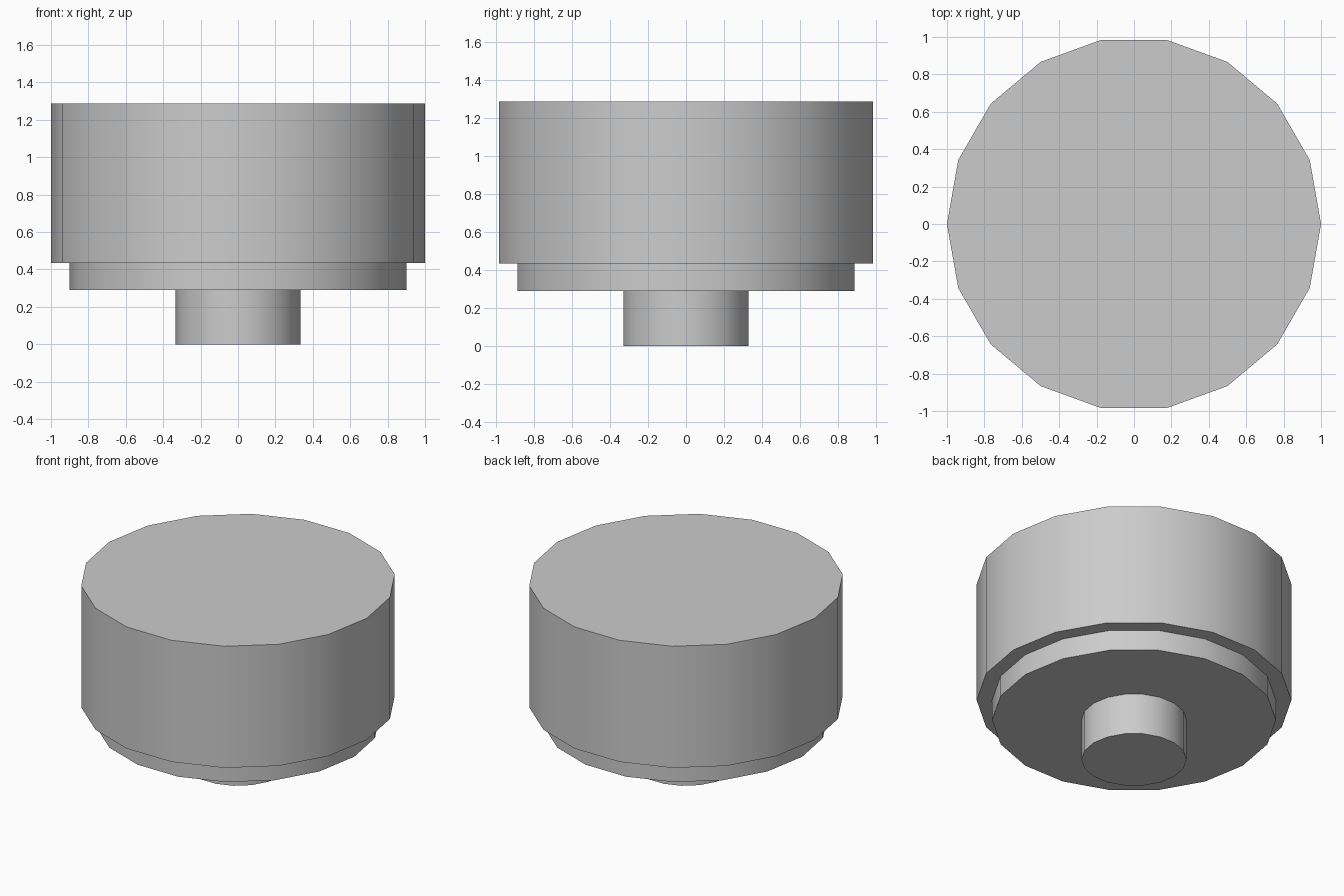
import bpy, bmesh, math

if "Cube" in bpy.data.objects:
    bpy.data.objects.remove(bpy.data.objects["Cube"])

SIDES = 18
# (radius, height) outline from the foot of the stem up to the top rim
PROFILE = [(0.334, 0.0), (0.334, 0.29), (0.902, 0.29),
           (0.902, 0.435), (1.0, 0.435), (1.0, 1.288)]


def lathe(name, profile, sides):
    """Turn an outline around z into a closed solid with flat end caps."""
    bm = bmesh.new()
    rings = [[bm.verts.new((r * math.cos(math.tau * i / sides),
                            r * math.sin(math.tau * i / sides), z))
              for i in range(sides)] for r, z in profile]
    for low, high in zip(rings, rings[1:]):
        for i in range(sides):
            j = (i + 1) % sides
            bm.faces.new((low[i], low[j], high[j], high[i]))
    bm.faces.new(rings[0][::-1])
    bm.faces.new(rings[-1])
    mesh = bpy.data.meshes.new(name)
    bm.to_mesh(mesh)
    bm.free()
    obj = bpy.data.objects.new(name, mesh)
    bpy.context.collection.objects.link(obj)
    return obj


# Stepped knob: narrow stem, recessed collar and wide drum in one solid
knob = lathe("stepped_knob", PROFILE, SIDES)

# Smooth walls, sharp rims
bpy.context.view_layer.objects.active = knob
knob.select_set(True)
bpy.ops.object.shade_smooth_by_angle(angle=math.radians(30))
